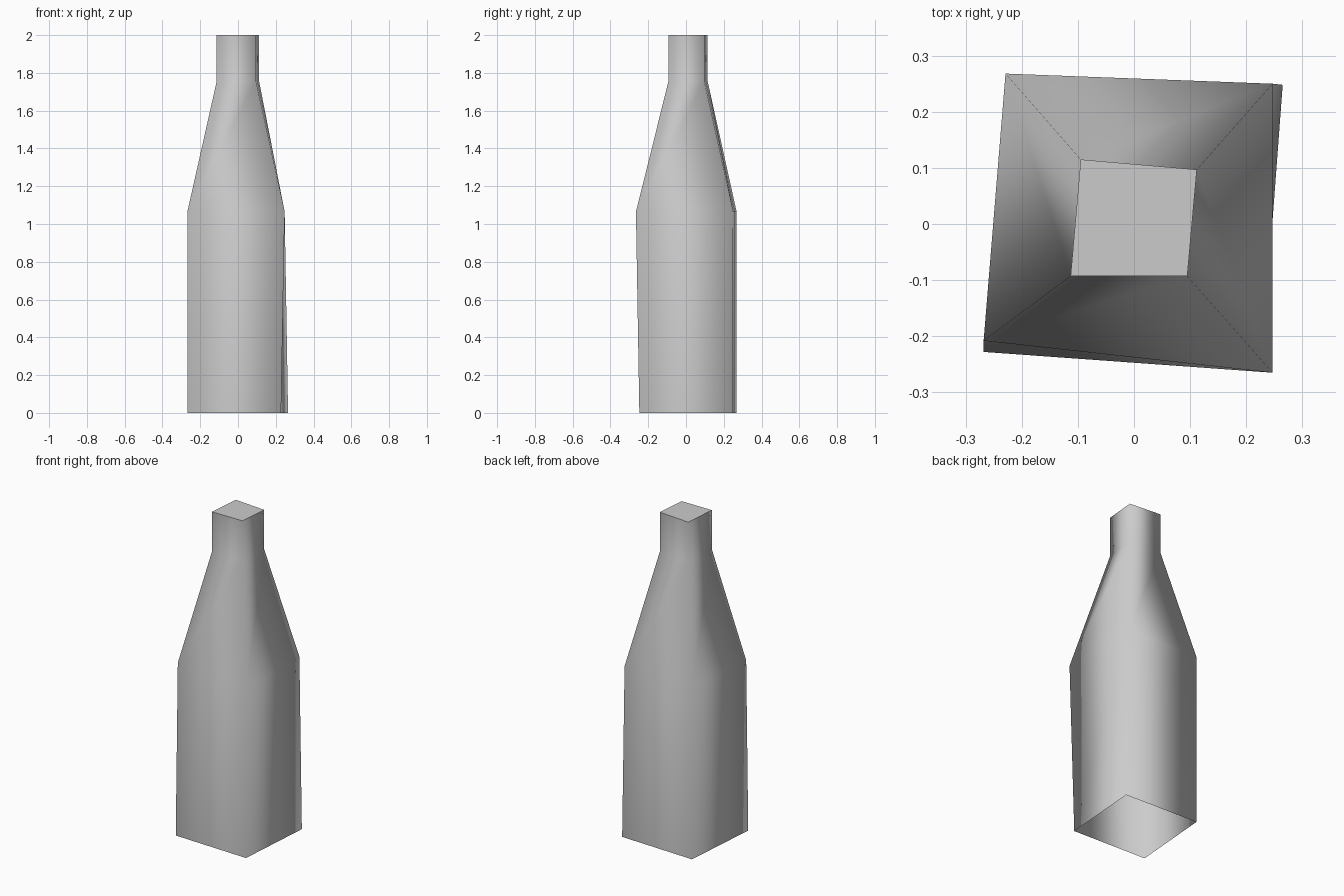
import bpy
import bmesh

cube = bpy.data.objects.get("Cube")
if cube:
    bpy.data.objects.remove(cube, do_unlink=True)

# Plain grey material
grey = bpy.data.materials.new("light grey")
grey.use_nodes = True
colour = (0.6, 0.6, 0.6, 1)
grey.diffuse_color = colour
grey.node_tree.nodes["Principled BSDF"].inputs["Base Color"].default_value = colour

# Four-sided cross-sections: front left, front right, back right, back left
base = [(-0.268, -0.228), (0.228, -0.247), (0.265, 0.248), (-0.229, 0.268)]
shoulder = [(-0.268, -0.208), (0.247, -0.265), (0.247, 0.25), (-0.229, 0.268)]
neck = [(-0.113, -0.093), (0.095, -0.093), (0.112, 0.097), (-0.095, 0.115)]
sections = [(0, base), (1.065, shoulder), (1.755, neck), (2, neck)]

# Bottle walls, softly shaded and open underneath
bm = bmesh.new()
rings = [[bm.verts.new((x, y, z)) for x, y in outline] for z, outline in sections]
for low, high in zip(rings, rings[1:]):
    for i in range(4):
        j = (i + 1) % 4
        face = bm.faces.new((low[i], low[j], high[j], high[i]))
        face.smooth = True

# Flat cap with a crisp rim
cap = bm.faces.new(rings[-1])
for edge in cap.edges:
    edge.smooth = False

mesh = bpy.data.meshes.new("bottle")
bm.to_mesh(mesh)
bm.free()
mesh.materials.append(grey)
bottle = bpy.data.objects.new("bottle", mesh)
bpy.context.collection.objects.link(bottle)
